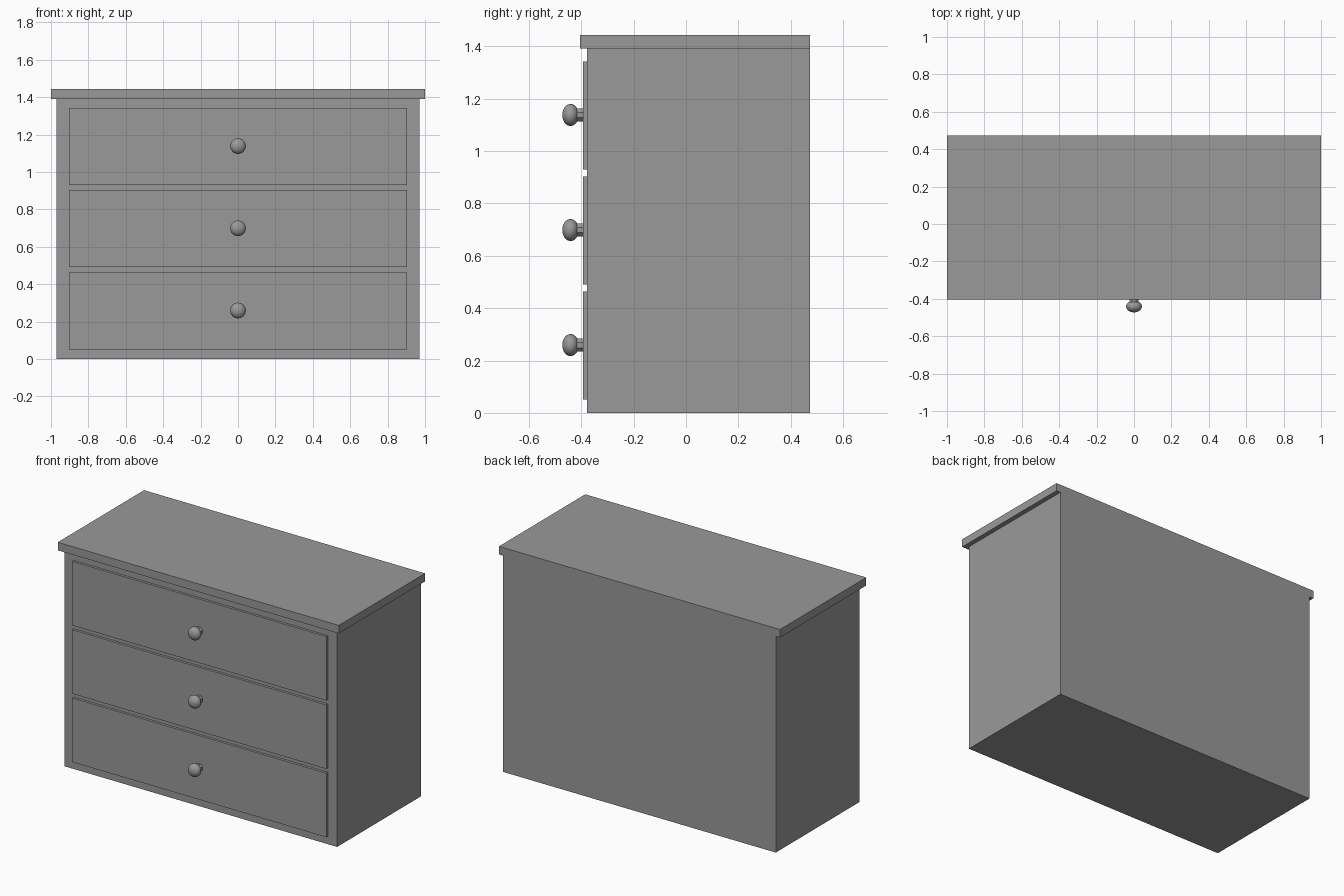
import bpy
import math

if "Cube" in bpy.data.objects:
    bpy.data.objects.remove(bpy.data.objects["Cube"])

BODY_FRONT, BACK = -0.378, 0.473
DRAWER_FRONT = -0.394

# Dark grey finish shared by all parts
finish = bpy.data.materials.new("dark_grey")
finish.diffuse_color = (0.32, 0.32, 0.32, 1)
finish.use_nodes = True
finish.node_tree.nodes["Principled BSDF"].inputs["Base Color"].default_value = finish.diffuse_color


def finish_part(name):
    ob = bpy.context.object
    ob.name = name
    ob.data.materials.append(finish)
    return ob


def box(name, x0, x1, y0, y1, z0, z1):
    bpy.ops.mesh.primitive_cube_add(
        size=1, location=((x0 + x1) / 2, (y0 + y1) / 2, (z0 + z1) / 2))
    ob = finish_part(name)
    ob.scale = (x1 - x0, y1 - y0, z1 - z0)
    bpy.ops.object.transform_apply(location=False, rotation=False, scale=True)


def knob(label, z):
    # Short eight-sided stem from the drawer face into the knob
    y0, y1 = DRAWER_FRONT + 0.004, -0.425
    bpy.ops.mesh.primitive_cylinder_add(
        vertices=8, radius=0.027, depth=y0 - y1,
        location=(0, (y0 + y1) / 2, z),
        rotation=(math.pi / 2, math.pi / 8, 0))
    finish_part(label + "_knob_stem")
    # Flattened round knob
    bpy.ops.mesh.primitive_uv_sphere_add(
        segments=24, ring_count=16, radius=0.042,
        location=(0, -0.441, z), rotation=(math.pi / 2, 0, 0))
    ob = finish_part(label + "_knob")
    ob.scale = (1, 1, 0.75)
    bpy.ops.object.transform_apply(location=False, rotation=True, scale=True)
    bpy.ops.object.shade_smooth_by_angle()


# Carcass and overhanging top, flush at the back
box("cabinet_body", -0.97, 0.97, BODY_FRONT, BACK, 0, 1.391)
box("top_board", -1, 1, -0.404, BACK, 1.391, 1.443)

# Three drawers with a centred knob each
for i, label in enumerate(("bottom", "middle", "top")):
    z = 0.257 + i * 0.4395
    box(label + "_drawer_front", -0.904, 0.904,
        DRAWER_FRONT, BODY_FRONT + 0.004, z - 0.206, z + 0.206)
    knob(label, z + 0.002)
